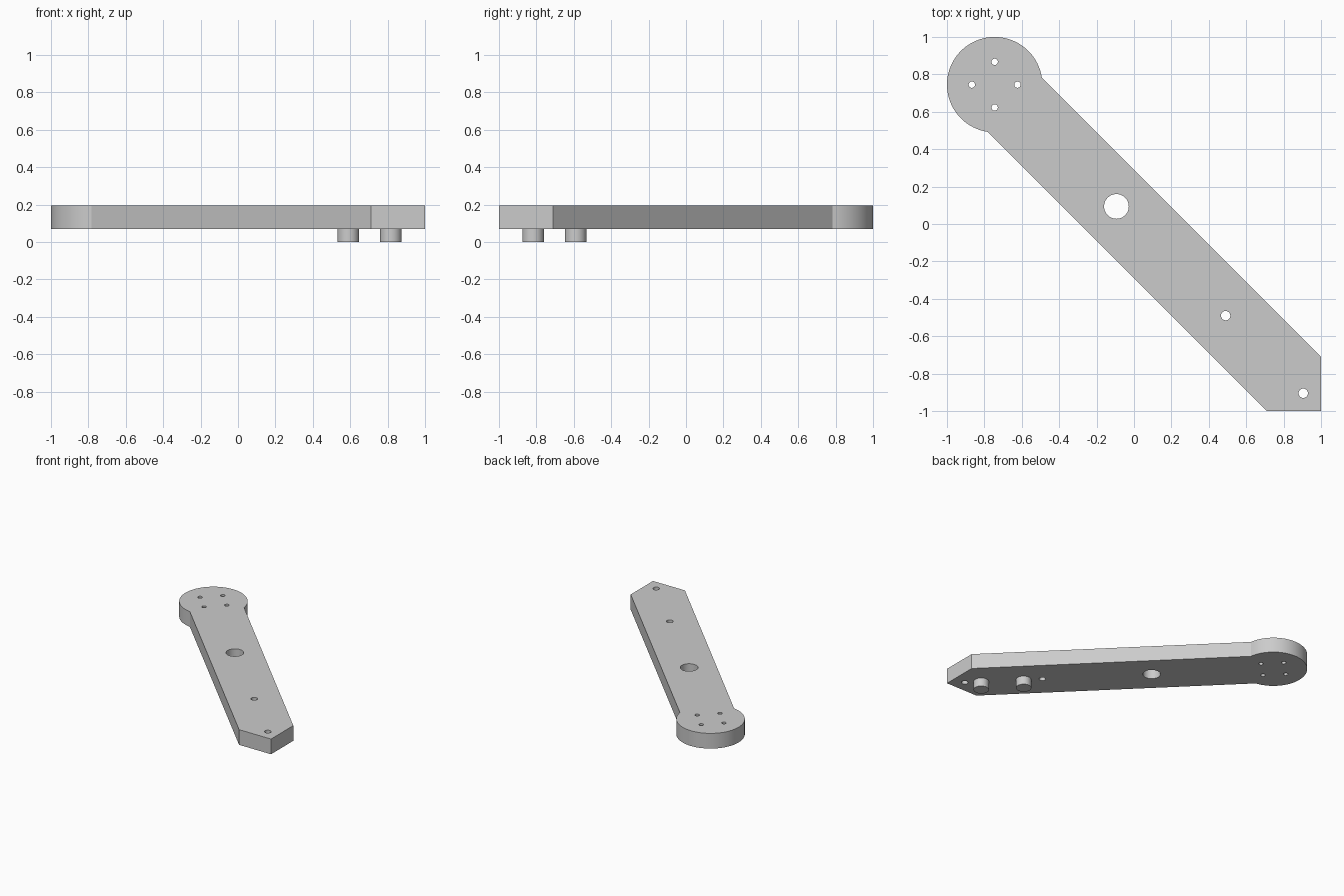
import bpy
from math import pi, sin, cos, asin, radians
from mathutils import Vector

cube = bpy.data.objects.get("Cube")
if cube:
    bpy.data.objects.remove(cube)

BOTTOM, TOP = 0.07, 0.195
DISC, DISC_R = Vector((-0.745, 0.745)), 0.255
HALF_WIDTH = 0.205

grey = bpy.data.materials.new("plain grey")
grey.use_nodes = True
colour = (0.6, 0.6, 0.6, 1)
grey.diffuse_color = colour
grey.node_tree.nodes["Principled BSDF"].inputs["Base Color"].default_value = colour


def arc(centre, radius, start, sweep, steps):
    return [(centre[0] + radius * cos(start + sweep * i / steps),
             centre[1] + radius * sin(start + sweep * i / steps)) for i in range(steps + 1)]


def circle(centre, radius, steps=48):
    return arc(centre, radius, 0, 2 * pi, steps)[:-1]


def plate(name, outlines, low, high):
    """Extrude closed outlines; inner outlines become through holes."""
    curve = bpy.data.curves.new(name, "CURVE")
    curve.dimensions = "2D"
    curve.fill_mode = "BOTH"
    curve.extrude = (high - low) / 2
    for points in outlines:
        spline = curve.splines.new("POLY")
        spline.points.add(len(points) - 1)
        for p, (x, y) in zip(spline.points, points):
            p.co = (x, y, 0, 1)
        spline.use_cyclic_u = True
    obj = bpy.data.objects.new(name, curve)
    obj.location.z = (low + high) / 2
    bpy.context.collection.objects.link(obj)
    bpy.ops.object.select_all(action="DESELECT")
    obj.select_set(True)
    bpy.context.view_layer.objects.active = obj
    bpy.ops.object.convert(target="MESH")
    obj = bpy.context.object
    obj.data.materials.clear()
    obj.data.materials.append(grey)
    bpy.ops.object.shade_smooth_by_angle(angle=radians(30))
    return obj


# Arm: round head running into a diagonal bar with a right-angled tip
neck = asin(HALF_WIDTH / DISC_R)
outline = arc(DISC, DISC_R, -pi / 4 + neck, 2 * (pi - neck), 72)
outline += [(0.71, -1), (1, -1), (1, -0.71)]

# Through holes: four in the head, one large and two small along the bar
holes = [circle(DISC + 0.122 * Vector((cos(a), sin(a))), 0.017, 24)
         for a in (0, pi / 2, pi, 3 * pi / 2)]
holes += [circle((d, -d), r) for d, r in ((-0.094, 0.066), (0.49, 0.025), (0.905, 0.025))]
plate("arm", [outline] + holes, BOTTOM, TOP)

# Locating pegs under the bar
for name, d in (("inner_peg", 0.59), ("outer_peg", 0.817)):
    plate(name, [circle((d, -d), 0.058)], 0, BOTTOM + 0.005)
